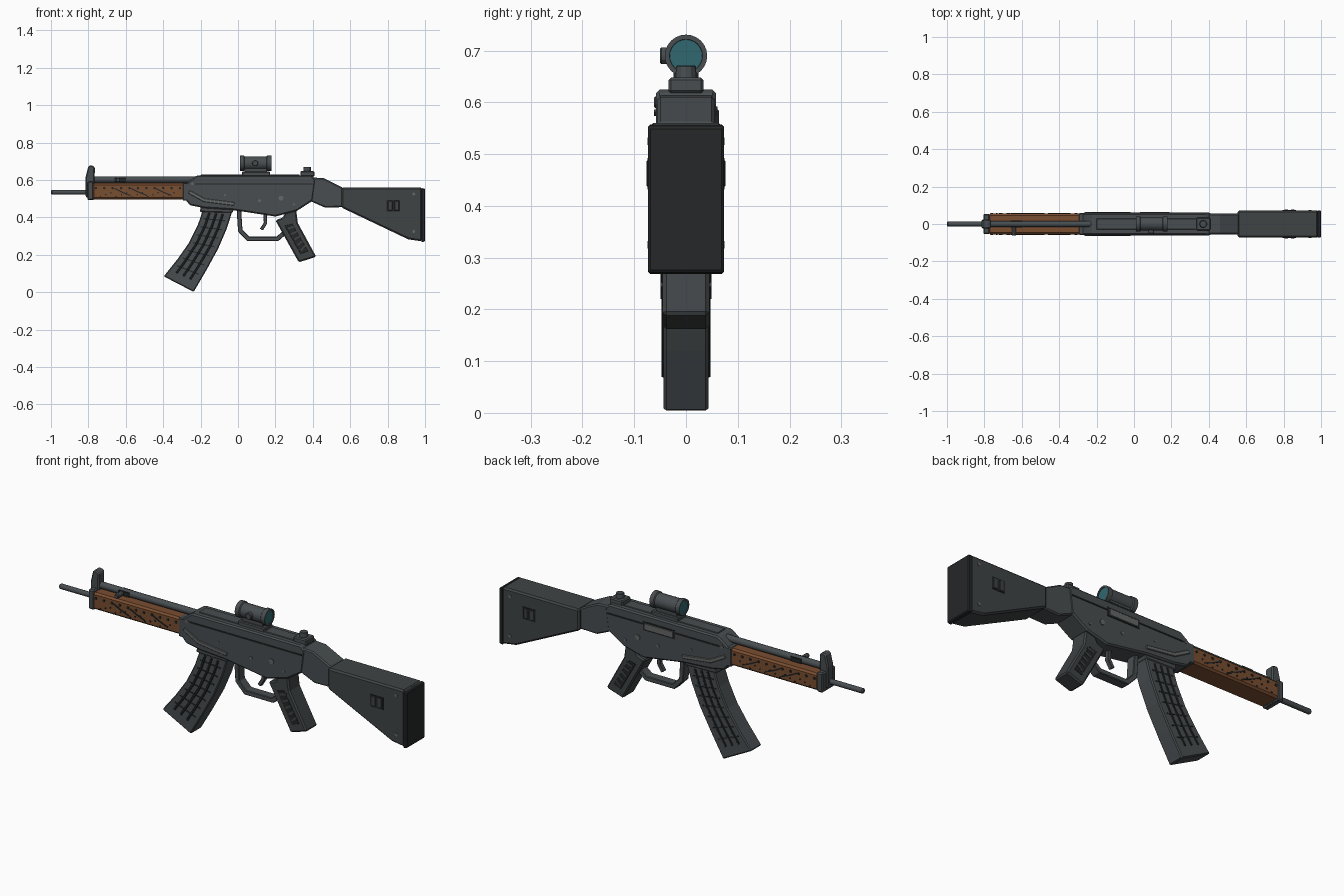
import bpy, bmesh, math
from mathutils import Vector, Matrix

if "Cube" in bpy.data.objects:
    bpy.data.objects.remove(bpy.data.objects["Cube"])


def material(name, rgb):
    m = bpy.data.materials.new(name)
    m.diffuse_color = (*rgb, 1)
    m.use_nodes = True
    m.node_tree.nodes["Principled BSDF"].inputs["Base Color"].default_value = m.diffuse_color
    return m


METAL = material("gunmetal", (0.065, 0.075, 0.08))
DARK = material("dark_metal", (0.018, 0.02, 0.021))
LIGHT = material("worn_metal", (0.13, 0.14, 0.14))
STOCK = material("stock_polymer", (0.05, 0.057, 0.06))
WOOD = material("wood", (0.19, 0.075, 0.03))
GLASS = material("lens_glass", (0.03, 0.14, 0.16))


def finish(name, bm, mat, bevel=0.0, smooth=False):
    bmesh.ops.recalc_face_normals(bm, faces=bm.faces[:])
    me = bpy.data.meshes.new(name)
    bm.to_mesh(me)
    bm.free()
    me.materials.append(mat)
    ob = bpy.data.objects.new(name, me)
    bpy.context.collection.objects.link(ob)
    if bevel:
        b = ob.modifiers.new("bevel", "BEVEL")
        b.width, b.segments, b.limit_method = bevel, 1, "ANGLE"
    if smooth:
        bpy.context.view_layer.objects.active = ob
        ob.select_set(True)
        bpy.ops.object.shade_smooth_by_angle(angle=math.radians(35))
        ob.select_set(False)
    return ob


def prisms(name, polys, y0, y1, mat=METAL, bevel=0.0, both=False):
    """Side profiles (x, z) extruded from y0 to y1, optionally on both sides."""
    bm = bmesh.new()
    for s in ((1, -1) if both else (1,)):
        for pts in polys:
            f = bm.faces.new([bm.verts.new((x, s * y0, z)) for x, z in pts])
            r = bmesh.ops.extrude_face_region(bm, geom=[f])
            vs = [v for v in r["geom"] if isinstance(v, bmesh.types.BMVert)]
            bmesh.ops.translate(bm, vec=(0, s * (y1 - y0), 0), verts=vs)
    return finish(name, bm, mat, bevel)


def plate(name, pts, w, mat=METAL, bevel=0.0):
    return prisms(name, [pts], -w, w, mat, bevel)


def rect(x0, x1, z0, z1):
    return [(x0, z0), (x1, z0), (x1, z1), (x0, z1)]


def disc(x, z, r, n=10):
    return [(x + r * math.cos(2 * math.pi * i / n), z + r * math.sin(2 * math.pi * i / n)) for i in range(n)]


def ribbon(path, w):
    """Outline of a band of width w along an open path."""
    p = [Vector(q) for q in path]
    a, b = [], []
    for i, q in enumerate(p):
        dirs = [(p[j + 1] - p[j]).normalized() for j in (i - 1, i) if 0 <= j < len(p) - 1]
        d = sum(dirs, Vector((0, 0))).normalized()
        n = Vector((-d.y, d.x)) * (w / 2 / max(d.dot(dirs[0]), 0.4))
        a.append(tuple(q + n))
        b.append(tuple(q - n))
    return a + b[::-1]


def lathe_x(name, rings, z, mat=METAL, n=24, y=0):
    """Solid turned about an x axis line; rings are (x, radius)."""
    bm = bmesh.new()
    loops = [[bm.verts.new((x, y + r * math.cos(2 * math.pi * i / n), z + r * math.sin(2 * math.pi * i / n)))
              for i in range(n)] for x, r in rings]
    for a, b in zip(loops, loops[1:]):
        for i in range(n):
            bm.faces.new((a[i], a[(i + 1) % n], b[(i + 1) % n], b[i]))
    bm.faces.new(loops[0])
    bm.faces.new(loops[-1])
    return finish(name, bm, mat, smooth=True)


# Receiver
plate("receiver", [(-.29, .57), (-.255, .6), (-.22, .625), (.395, .625), (.415, .6), (.40, .49), (.315, .435),
                   (.2, .405), (-.03, .44), (-.18, .45), (-.257, .465), (-.285, .5)], .058, METAL, .007)
plate("receiver_tail", [(.38, .615), (.46, .61), (.56, .56), (.56, .455), (.465, .453), (.38, .49)], .055, METAL, .006)
prisms("cover_seam", [rect(-.23, .40, .575, .582)], .055, .061, DARK, both=True)
prisms("side_crease", [ribbon([(-.262, .537), (-.18, .492), (-.02, .472)], .018)], .055, .064, LIGHT, .002, True)
prisms("receiver_pins", [disc(.23, .503, .014, 6), disc(.115, .49, .008), disc(-.245, .58, .007),
                         disc(-.07, .52, .005), disc(.3, .47, .006)], .055, .062, LIGHT, both=True)
prisms("ejection_port", [rect(.02, .2, .548, .592)], .055, .061, DARK)
prisms("bolt", [rect(.03, .19, .553, .586)], .055, .064, LIGHT, .002)
plate("top_rail", rect(-.2, .33, .62, .629), .03, METAL, .002)

# Barrel, gas tube and charging handle
lathe_x("barrel", [(-1, .009), (-.995, .013), (-.7, .013)], .535, METAL, 12)
lathe_x("gas_tube", [(-.79, .017), (-.22, .017)], .602, METAL, 12)
prisms("charging_handle", [disc(-.642, .6, .012)], -.062, 0, METAL, .003)
plate("handle_slot", rect(-.66, -.6, .59, .612), .019, DARK)

# Wooden handguard with vents and grip pattern
plate("handguard", rect(-.78, -.28, .497, .583), .055, WOOD, .009)
vents = [disc(-.76 + .045 * i, .557, .007, 8) for i in range(11)]
vents += [disc(-.735 + .028 * i, .512 + .01 * (i % 3), .004, 6) for i in range(15)]
vents += [ribbon([(x, .555), (x + .04, .535), (x + .085, .517)], .006) for x in (-.66, -.57, -.44)]
prisms("handguard_vents", vents, .05, .058, DARK, both=True)
plate("handguard_band", rect(-.295, -.265, .49, .585), .058, METAL, .004)

# Front cap and sight post
plate("front_cap", rect(-.805, -.772, .492, .592), .054, METAL, .006)
plate("front_sight", [(-.815, .51), (-.77, .49), (-.765, .67), (-.785, .68), (-.8, .675), (-.815, .615)],
      .024, METAL, .006)

# Magazine, defined by its two curved edges
LEFT = [(-.18, .46), (-.215, .36), (-.262, .265), (-.325, .175), (-.397, .085)]
RIGHT = [(-.025, .45), (-.06, .34), (-.105, .235), (-.168, .12), (-.237, .002)]
plate("magazine", LEFT + RIGHT[::-1], .043, METAL, .005)


def mag(u, t):
    k = min(int(t * 4), 3)
    l, r = (Vector(e[k]).lerp(Vector(e[k + 1]), t * 4 - k) for e in (LEFT, RIGHT))
    return tuple(l.lerp(r, u))


ribs = [ribbon([mag(u, t) for t in (.08, .25, .5, .75, .9)], .011) for u in (.25, .48, .71)]
prisms("magazine_ribs", ribs, .04, .047, DARK, .002, True)
bars = [ribbon([mag(.12, t), mag(.86, t)], .006) for t in (.16, .27, .38, .49, .6, .71, .82)]
prisms("magazine_cross_ribs", bars, .04, .045, DARK, both=True)
plate("magazine_well", [(-.195, .47), (-.205, .43), (-.03, .425), (-.015, .46)], .047, METAL, .004)

# Pistol grip with hatched panel
plate("pistol_grip", [(.26, .44), (.24, .40), (.2, .385), (.325, .16), (.418, .19), (.32, .37), (.31, .45)],
      .045, STOCK, .007)
panel = [(.29, .365), (.25, .355), (.335, .205), (.375, .22)]
prisms("grip_panel", [panel], .042, .047, DARK, .001, True)
hatch = [ribbon([(.268 + .085 * t, .34 - .145 * t), (.305 + .068 * t, .352 - .13 * t)], .01)
         for t in (0, .2, .4, .6, .8)]
prisms("grip_hatch", hatch, .042, .049, STOCK, both=True)

# Trigger and guard
plate("trigger_guard", ribbon([(.005, .44), (.012, .33), (.055, .285), (.21, .285), (.245, .315)], .024),
      .024, METAL, .003)
plate("trigger", ribbon([(.145, .43), (.147, .37), (.125, .335)], .018), .011, METAL, .002)

# Shoulder stock
plate("stock", [(.553, .56), (.985, .56), (.985, .272), (.91, .283), (.553, .453)], .071, STOCK, .008)
plate("butt_plate", [(.98, .558), (1, .553), (1, .272), (.98, .267)], .073, DARK, .004)
prisms("stock_slot", [rect(.795, .867, .432, .493)], .068, .074, DARK, both=True)
prisms("stock_slot_bars", [rect(.803, .825, .437, .488), rect(.837, .86, .437, .488)], .068, .0765, STOCK, .002, True)
prisms("stock_screws", [disc(.94, .525, .008), disc(.94, .325, .008)], .068, .074, LIGHT, both=True)

# Optic with mount, lenses and knob
lathe_x("scope_body", [(.02, .03), (.012, .032), (.01, .041), (.032, .041), (.036, .036), (.152, .036),
                       (.156, .041), (.178, .041), (.178, .032), (.168, .03)], .69)
lathe_x("scope_lens_front", [(.013, .032), (.022, .032)], .69, GLASS)
lathe_x("scope_lens_rear", [(.166, .032), (.175, .032)], .69, GLASS)
prisms("scope_knob", [disc(.092, .69, .017, 12)], -.05, -.02, METAL, .003)
plate("scope_neck", rect(.035, .155, .638, .672), .022, METAL, .003)
plate("scope_base", rect(.022, .172, .618, .645), .034, METAL, .004)

# Rear sight
plate("rear_sight_base", rect(.333, .408, .618, .648), .034, METAL, .005)
bm = bmesh.new()
bmesh.ops.create_cone(bm, cap_ends=True, segments=12, radius1=.021, radius2=.019, depth=.03,
                      matrix=Matrix.Translation((.37, 0, .656)))
finish("rear_sight_drum", bm, METAL, .002)
